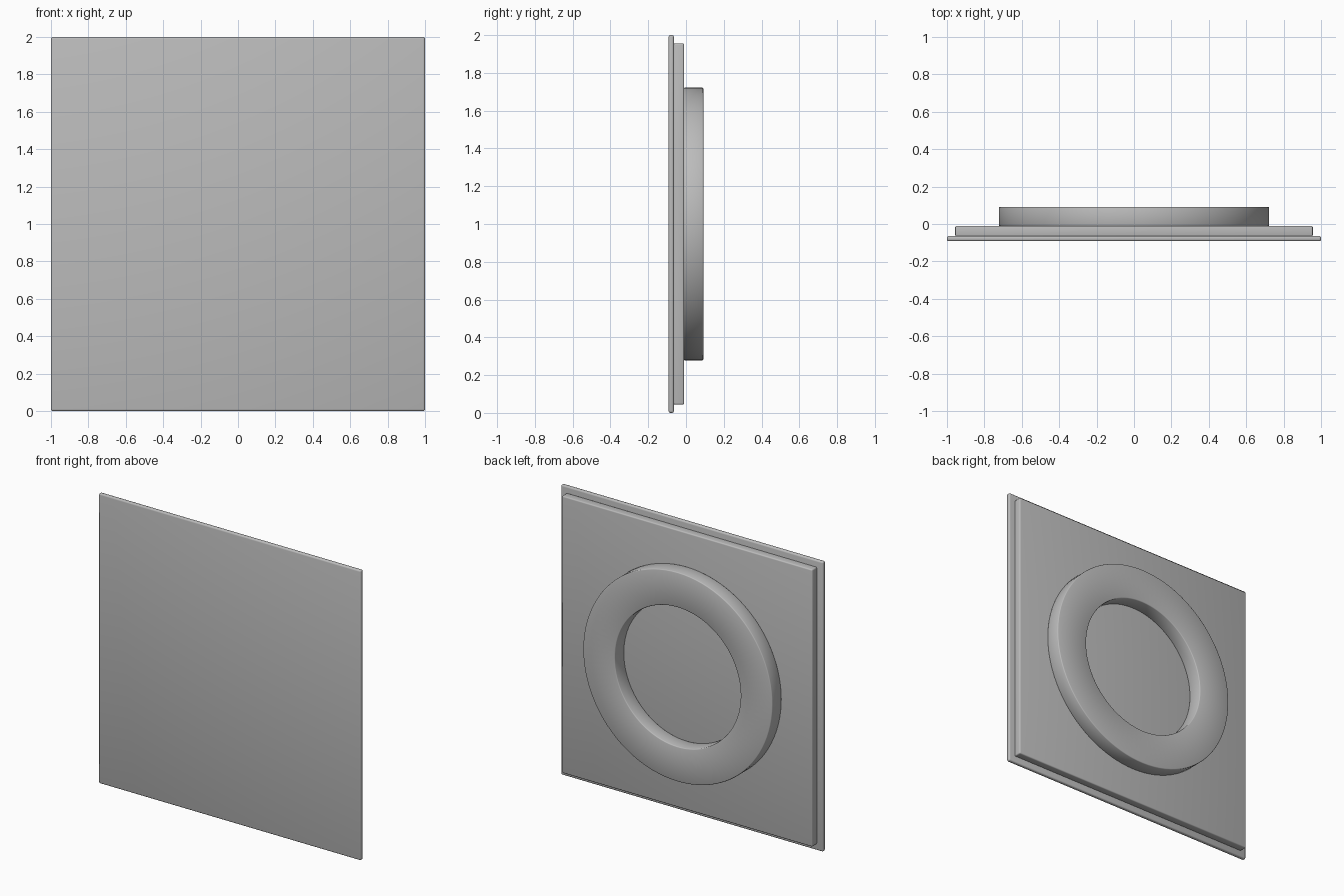
import bpy, bmesh, math
from mathutils import Matrix

cube = bpy.data.objects.get("Cube")
if cube:
    bpy.data.objects.remove(cube, do_unlink=True)

grey = bpy.data.materials.new("plain_grey")
grey.use_nodes = True
colour = (0.5, 0.5, 0.5, 1)
grey.diffuse_color = colour
grey.node_tree.nodes["Principled BSDF"].inputs["Base Color"].default_value = colour

CENTRE_Z = 1.0


def finish(name, bm, bevel, segments):
    """Turn a bmesh into a smooth-shaded object with softly rounded edges."""
    bmesh.ops.recalc_face_normals(bm, faces=bm.faces)
    mesh = bpy.data.meshes.new(name)
    bm.to_mesh(mesh)
    bm.free()
    mesh.materials.append(grey)
    mesh.shade_smooth()
    obj = bpy.data.objects.new(name, mesh)
    bpy.context.collection.objects.link(obj)
    mod = obj.modifiers.new("rounded_edges", "BEVEL")
    mod.width = bevel
    mod.segments = segments
    mod.limit_method = "ANGLE"
    mod.angle_limit = math.radians(40)
    return obj


def plate(name, half, front, back, bevel):
    bm = bmesh.new()
    size = Matrix.Diagonal((2 * half, back - front, 2 * half, 1))
    place = Matrix.Translation((0, (front + back) / 2, CENTRE_Z))
    bmesh.ops.create_cube(bm, size=1, matrix=place @ size)
    return finish(name, bm, bevel, 3)


def ring(name, inner, outer, front, back, bevel, steps=96):
    # Rectangular section swept around the y axis
    bm = bmesh.new()
    section = [(inner, front), (outer, front), (outer, back), (inner, back)]
    loops = []
    for i in range(steps):
        a = math.tau * i / steps
        loops.append([bm.verts.new((r * math.cos(a), y, CENTRE_Z + r * math.sin(a)))
                      for r, y in section])
    for i in range(steps):
        p, q = loops[i], loops[(i + 1) % steps]
        for j in range(4):
            k = (j + 1) % 4
            bm.faces.new((p[j], p[k], q[k], q[j]))
    return finish(name, bm, bevel, 2)


# Thin square panel at the front, thicker backing, round collar behind
plate("front_panel", 1.0, -0.092, -0.064, 0.01)
plate("backing_plate", 0.956, -0.066, -0.01, 0.008)
ring("rear_ring", 0.48, 0.722, -0.012, 0.092, 0.006)
